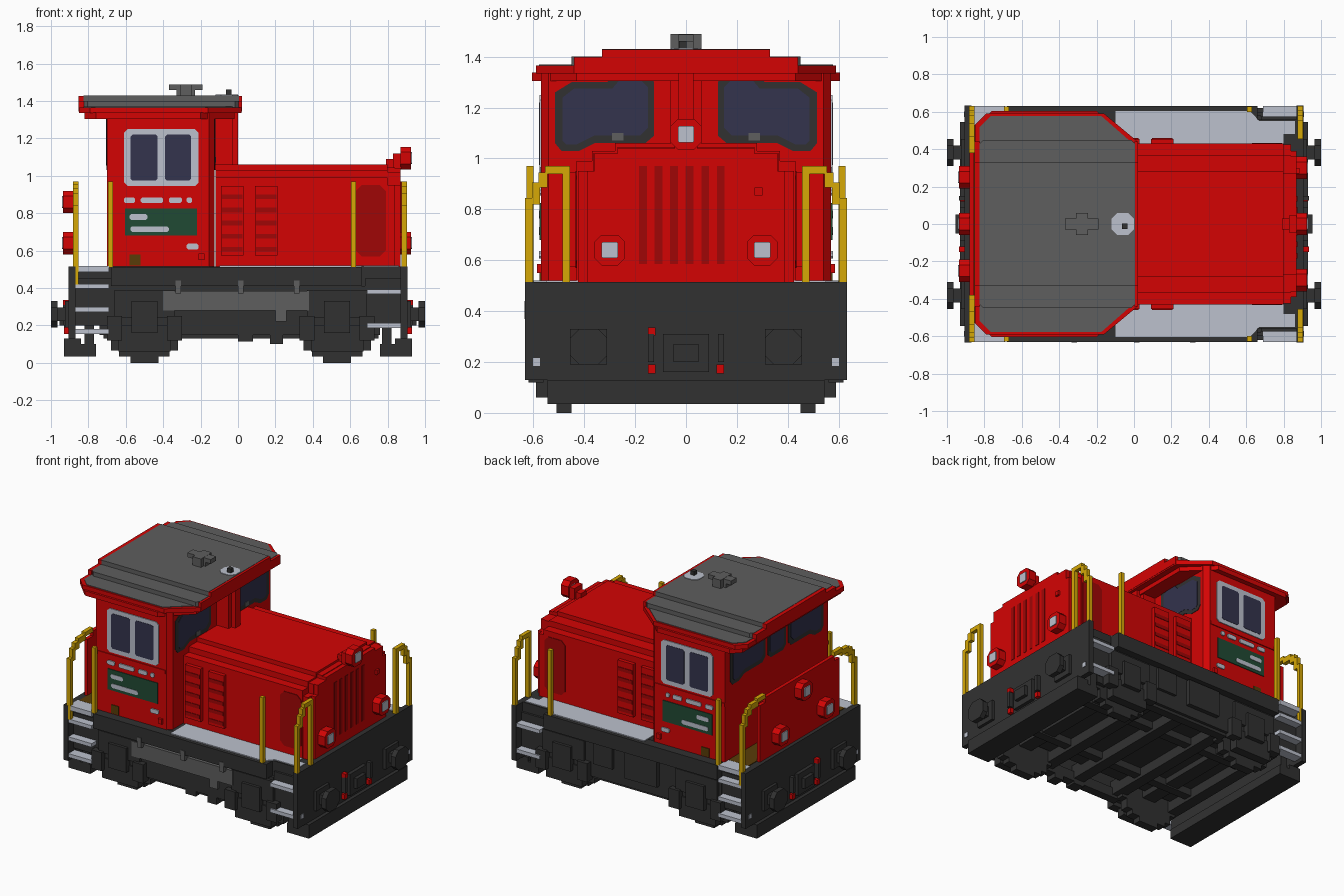
import bpy, bmesh

cube = bpy.data.objects.get("Cube")
if cube:
    bpy.data.objects.remove(cube, do_unlink=True)


def make_mat(name, rgb):
    lin = [((c / 255 + 0.055) / 1.055) ** 2.4 if c > 10 else c / 255 / 12.92 for c in rgb]
    m = bpy.data.materials.new(name)
    m.use_nodes = True
    m.diffuse_color = (*lin, 1)
    m.node_tree.nodes["Principled BSDF"].inputs["Base Color"].default_value = (*lin, 1)
    return m


RED = make_mat("red paint", (212, 4, 4))
DRED = make_mat("dark red", (160, 6, 6))
GREY = make_mat("roof grey", (94, 94, 94))
DARK = make_mat("chassis dark grey", (49, 49, 49))
SILVER = make_mat("silver", (188, 193, 205))
YELLOW = make_mat("rail yellow", (214, 168, 6))
GLASS = make_mat("window navy", (51, 51, 77))
GREEN = make_mat("sign green", (32, 74, 52))
BROWN = make_mat("brown", (88, 60, 8))


def finish(name, mat, bm):
    bmesh.ops.recalc_face_normals(bm, faces=bm.faces)
    me = bpy.data.meshes.new(name)
    bm.to_mesh(me)
    bm.free()
    me.materials.append(mat)
    ob = bpy.data.objects.new(name, me)
    bpy.context.collection.objects.link(ob)
    return ob


def add_prism(bm, pts, axis, a, b):
    # pts are (y,z) for axis x, (x,z) for axis y, (x,y) for axis z
    put = {"x": lambda p, t: (t, p[0], p[1]),
           "y": lambda p, t: (p[0], t, p[1]),
           "z": lambda p, t: (p[0], p[1], t)}[axis]
    lo = [bm.verts.new(put(p, a)) for p in pts]
    hi = [bm.verts.new(put(p, b)) for p in pts]
    bm.faces.new(lo)
    bm.faces.new(hi)
    for i in range(len(pts)):
        j = (i + 1) % len(pts)
        bm.faces.new((lo[i], lo[j], hi[j], hi[i]))


def mirror_y(bm):
    geo = bmesh.ops.duplicate(bm, geom=bm.verts[:] + bm.edges[:] + bm.faces[:])["geom"]
    for v in geo:
        if isinstance(v, bmesh.types.BMVert):
            v.co.y *= -1


def prism(name, mat, pts, axis, a, b, mirror=False):
    bm = bmesh.new()
    add_prism(bm, pts, axis, a, b)
    if mirror:
        mirror_y(bm)
    return finish(name, mat, bm)


def boxes(name, mat, items, mirror=False):
    bm = bmesh.new()
    for x0, x1, y0, y1, z0, z1 in items:
        add_prism(bm, [(x0, y0), (x1, y0), (x1, y1), (x0, y1)], "z", z0, z1)
    if mirror:
        mirror_y(bm)
    return finish(name, mat, bm)


def octa(u0, u1, v0, v1, c):
    # rectangle with cut corners
    return [(u0 + c, v0), (u1 - c, v0), (u1, v0 + c), (u1, v1 - c),
            (u1 - c, v1), (u0 + c, v1), (u0, v1 - c), (u0, v0 + c)]


def sym(half):
    # close a half outline across y = 0, the second coordinate being height
    return half + [(-y, z) for y, z in reversed(half)]


# --- Chassis: deck, inner hull, side frames ---
boxes("deck", DARK, [(-0.88, 0.88, -0.56, 0.56, 0.40, 0.515),
                     (-0.68, 0.66, -0.63, 0.63, 0.41, 0.513)])
boxes("inner_hull", DARK, [(-0.87, 0.87, -0.43, 0.43, 0.22, 0.41)])
boxes("side_frame", DARK, [(-0.68, 0.68, 0.52, 0.58, 0.15, 0.41),
                           (-0.30, 0.37, 0.50, 0.56, 0.13, 0.2)], True)
boxes("cross_members", DARK, [(x - 0.04, x + 0.04, -0.54, 0.54, 0.15, 0.25) for x in (-0.7, -0.28, 0.04, 0.3, 0.72)]
      + [(-0.72, 0.74, s - 0.03, s + 0.03, 0.17, 0.24) for s in (-0.25, 0.25)]
      + [(0, 0.08, -0.58, -0.5, 0.115, 0.2), (0.17, 0.24, -0.58, -0.5, 0.10, 0.2)])

# --- Both ends: beams, buffers, steps and railings ---
for side, s in (("rear", -1), ("front", 1)):
    def sx(items):
        return [(min(a * s, b * s), max(a * s, b * s), *r) for a, b, *r in items]
    boxes(side + "_beam", DARK, sx([(0.87, 0.905, -0.633, 0.633, 0.13, 0.515),
                                    (0.76, 0.88, -0.545, 0.545, 0.035, 0.10),
                                    (0.84, 0.93, -0.545, 0.545, 0.035, 0.13),
                                    (0.77, 0.82, -0.545, 0.545, 0.10, 0.23)]))
    prism(side + "_buffer_plates", DARK, octa(0.31, 0.455, 0.19, 0.33, 0.035), "x", 0.965 * s, 1.0 * s, True)
    boxes(side + "_buffer_stems", DARK, sx([(0.9, 0.97, 0.345, 0.42, 0.225, 0.295),
                                            (0.9, 0.925, 0.31, 0.455, 0.19, 0.33)]), True)
    boxes(side + "_coupling", DARK, sx([(0.9, 0.93, -0.09, 0.09, 0.16, 0.31),
                                        (0.9, 0.955, -0.05, 0.05, 0.2, 0.27),
                                        (0.9, 0.935, 0.125, 0.15, 0.2, 0.31),
                                        (0.9, 0.935, -0.15, -0.125, 0.2, 0.31)]))
    boxes(side + "_hose_taps", RED, sx([(0.9, 0.935, -0.15, -0.12, 0.305, 0.335), (0.9, 0.93, -0.15, -0.12, 0.155, 0.19),
                                        (0.9, 0.93, 0.12, 0.15, 0.155, 0.19)]))
    boxes(side + "_marker_dots", SILVER, sx([(0.9, 0.91, 0.573, 0.602, 0.185, 0.215)]), True)
    # ladder steps with dark carrier
    heights = (0.41, 0.285, 0.168) if s < 0 else (0.38, 0.20)
    boxes(side + "_steps", SILVER, sx([(0.69, 0.87, 0.56, 0.63, z - 0.013, z + 0.013) for z in heights]), True)
    boxes(side + "_step_carrier", DARK, sx([(0.68, 0.87, 0.5, 0.575, 0.2, 0.45)]), True)
    # single post
    px = 0.605 if s > 0 else 0.667
    boxes(side + "_posts", YELLOW, sx([(px, px + 0.027, 0.60, 0.627, 0.51, 0.97)]), True)

# bent corner railings: hoops at the front, arms reaching the lamp wall at the rear
boxes("front_railing", YELLOW, [(0.875, 0.903, *r) for r in (
    (0.603, 0.632, 0.40, 0.845), (0.573, 0.606, 0.82, 0.905), (0.545, 0.58, 0.885, 0.945),
    (0.455, 0.555, 0.94, 0.97), (0.455, 0.485, 0.515, 0.95))], True)
boxes("rear_railing", YELLOW, [(-0.882, -0.853, *r) for r in (
    (0.603, 0.632, 0.42, 0.845), (0.573, 0.606, 0.82, 0.905), (0.53, 0.58, 0.885, 0.935),
    (0.46, 0.54, 0.915, 0.955), (0.38, 0.47, 0.94, 0.97))], True)

# rear platform floor and corner step plates level with the deck
boxes("rear_platform_floor", BROWN, [(-0.855, -0.69, -0.53, 0.53, 0.51, 0.519)])
boxes("rear_top_step", SILVER, [(-0.868, -0.69, 0.53, 0.63, 0.485, 0.518)], True)

# --- Wheels and axle boxes ---
for name, x in (("rear", -0.5), ("front", 0.53)):
    boxes(name + "_wheels", DARK, [(x - 0.075, x + 0.075, 0.45, 0.51, 0, 0.5),
                                   (x - 0.135, x + 0.135, 0.45, 0.51, 0.035, 0.46),
                                   (x - 0.18, x + 0.18, 0.45, 0.51, 0.065, 0.43),
                                   (x - 0.22, x + 0.22, 0.45, 0.51, 0.13, 0.38)], True)
    boxes(name + "_axle", DARK, [(x - 0.05, x + 0.05, -0.5, 0.5, 0.18, 0.28)])
    boxes(name + "_axle_boxes", DARK, [(x - 0.07, x + 0.07, 0.56, 0.62, 0.16, 0.33),
                                       (x - 0.16, x + 0.16, 0.56, 0.60, 0.24, 0.39),
                                       (x - 0.2, x - 0.12, 0.56, 0.62, 0.12, 0.25),
                                       (x + 0.12, x + 0.2, 0.56, 0.62, 0.12, 0.25),
                                       (x - 0.14, x + 0.14, 0.53, 0.59, 0.06, 0.2)], True)

# --- Side tank (one side) and equipment boxes (other side) ---
boxes("side_tank", GREY, [(-0.40, 0.38, -0.605, -0.56, 0.28, 0.385), (0.2, 0.26, -0.6, -0.56, 0.22, 0.29)]
      + [(x - 0.015, x + 0.015, -0.634, -0.56, 0.37, 0.44) for x in (-0.32, 0.015, 0.315)])
boxes("equipment_box", DARK, [(-0.2, 0.05, 0.56, 0.61, 0.22, 0.40), (0.15, 0.3, 0.56, 0.60, 0.25, 0.40)])

# --- Walkways ---
prism("walkways", SILVER, [(-0.1, 0.41), (0.80, 0.41), (0.80, 0.48), (0.86, 0.48), (0.86, 0.55),
                           (0.67, 0.55), (0.62, 0.605), (-0.1, 0.605)], "z", 0.512, 0.52, True)

# --- Hood ---
prism("hood", RED, sym([(0.43, 0.515), (0.43, 0.99), (0.37, 0.99), (0.37, 1.03), (0.28, 1.03), (0.28, 1.06)]),
      "x", -0.12, 0.80)
prism("hood_nose_step", RED, sym([(0.425, 0.515), (0.425, 0.95), (0.365, 0.95), (0.365, 1.02), (0.27, 1.02), (0.27, 1.045)]),
      "x", 0.79, 0.84)
prism("hood_nose", RED, sym([(0.39, 0.515), (0.39, 0.95), (0.36, 0.95), (0.36, 1.02), (0.27, 1.02), (0.27, 1.04)]),
      "x", 0.83, 0.87)
prism("hood_side_panels", DRED, octa(0.63, 0.79, 0.57, 0.95, 0.03), "y", 0.425, 0.434, True)
boxes("grille_slots", DRED, [(0.865, 0.873, y - 0.015, y + 0.015, 0.585, 0.97)
                             for y in [-0.169 + 0.061 * i for i in range(6)]])
boxes("louvre_panels", RED, [(x, x + 0.12, 0.42, 0.455, 0.575, 0.945) for x in (-0.09, 0.09)], True)
boxes("louvre_slots", DRED, [(x + 0.005, x + 0.115, 0.45, 0.459, z, z + 0.025) for x in (-0.09, 0.09)
                             for z in (0.595, 0.665, 0.735, 0.805, 0.875)], True)
boxes("nose_fitting", RED, [(0.86, 0.885, 0.27, 0.3, 0.855, 0.885)])


def lamp(name, x, s, y, z):
    # red octagonal housing with a silver lens
    prism(name + "_housing", RED, octa(y - 0.06, y + 0.06, z - 0.06, z + 0.06, 0.028), "x", x, x + 0.057 * s)
    prism(name + "_lens", SILVER, octa(y - 0.032, y + 0.032, z - 0.032, z + 0.032, 0.005), "x", x, x + 0.063 * s)


lamp("front_lamp_a", 0.868, 1, -0.30, 0.64)
lamp("front_lamp_b", 0.868, 1, 0.30, 0.64)
lamp("front_top_lamp", 0.868, 1, 0, 1.095)
boxes("top_lamp_bracket", RED, [(0.79, 0.87, -0.03, 0.03, 1.03, 1.09), (0.83, 0.875, -0.045, 0.045, 1.04, 1.12)])
prism("rear_wall", RED, sym([(0.44, 0.51), (0.44, 0.91), (0.38, 0.91), (0.38, 0.945)]), "x", -0.88, -0.855)
lamp("rear_lamp_a", -0.878, -1, -0.25, 0.64)
lamp("rear_lamp_b", -0.878, -1, 0.25, 0.64)
lamp("rear_top_lamp", -0.878, -1, 0, 0.86)

# --- Cab ---
prism("cab", RED, [(-0.70, -0.57), (-0.155, -0.57), (-0.125, -0.54), (-0.125, 0.54), (-0.155, 0.57), (-0.70, 0.57)],
      "z", 0.515, 1.34)
boxes("cab_front_column", RED, [(-0.13, -0.03, -0.06, 0.06, 1.03, 1.36), (-0.04, 0.0, -0.03, 0.03, 1.03, 1.36)])
boxes("cab_side_trim", RED, [(-0.70, -0.16, 0.56, 0.576, 0.905, 0.93), (-0.21, -0.18, 0.56, 0.585, 0.55, 0.585)], True)

# windows at both cab ends
outer = [(.125, 1.09), (.125, 1.30), (.16, 1.335), (.27, 1.335), (.31, 1.30), (.45, 1.30), (.515, 1.26),
         (.515, 1.06), (.49, 1.03), (.42, 1.03), (.36, 1.06), (.16, 1.06)]
inner = [(.15, 1.12), (.15, 1.28), (.18, 1.31), (.26, 1.31), (.29, 1.275), (.44, 1.275), (.485, 1.24),
         (.485, 1.07), (.47, 1.055), (.43, 1.055), (.36, 1.09), (.18, 1.09)]
for name, x, s in (("front", -0.127, 1), ("rear", -0.698, -1)):
    prism(name + "_window_frames", DARK, outer, "x", x, x + 0.005 * s, True)
    prism(name + "_window_glass", GLASS, inner, "x", x, x + 0.007 * s, True)
boxes("wiper_mounts", GREY, [(-0.127, -0.118, 0.245, 0.29, 1.07, 1.1)], True)
prism("rear_centre_frame", DARK, octa(-0.1, 0.1, 1.06, 1.32, 0.03), "x", -0.698, -0.703)
prism("rear_centre_glass", GLASS, octa(-0.075, 0.075, 1.085, 1.295, 0.02), "x", -0.698, -0.705)

# side windows, sign and small plates
prism("side_window_frames", SILVER, octa(-0.61, -0.21, 0.945, 1.25, 0.02), "y", 0.568, 0.576, True)
for name, a, b in (("rear", -0.575, -0.43), ("front", -0.39, -0.25)):
    prism("side_glass_" + name, GLASS, octa(a, b, 0.975, 1.22, 0.01), "y", 0.569, 0.578, True)
boxes("side_sign", GREEN, [(-0.605, -0.22, 0.566, 0.575, 0.68, 0.825)], True)
for i, (a, b, z) in enumerate([(-0.61, -0.55, 0.87), (-0.52, -0.40, 0.87), (-0.37, -0.30, 0.87), (-0.275, -0.245, 0.87),
                               (-0.58, -0.485, 0.78), (-0.575, -0.37, 0.715), (-0.275, -0.21, 0.622)]):
    prism("side_plate_%d" % (i + 1), SILVER, octa(a, b, z - 0.015, z + 0.015, 0.008), "y", 0.569, 0.578, True)
boxes("cab_step_plate", BROWN, [(-0.58, -0.52, 0.566, 0.575, 0.52, 0.58)], True)


# --- Roof ---
def roof_outline(x0, x1, w, c, nose):
    half = [(x0, w - c), (x0 + c, w), (x1 - 0.18, w), (x1, nose)]
    return half + [(x, -y) for x, y in reversed(half)]


prism("roof_rim", RED, roof_outline(-0.82, -0.02, 0.605, 0.06, 0.43), "z", 1.305, 1.338)
prism("roof_edge", RED, roof_outline(-0.85, 0.02, 0.59, 0.06, 0.44), "z", 1.335, 1.366)
prism("roof_top", GREY, roof_outline(-0.825, 0.005, 0.578, 0.06, 0.42), "z", 1.35, 1.37)
prism("roof_middle", GREY, octa(-0.825, 0.005, -0.45, 0.45, 0.02), "z", 1.36, 1.40)
boxes("roof_crown", GREY, [(-0.825, 0.005, -0.33, 0.33, 1.39, 1.43)])
end_profile = sym([(0.44, 1.345), (0.44, 1.398), (0.33, 1.398), (0.33, 1.428)])
prism("roof_front_end", RED, end_profile, "x", 0.003, 0.022)
prism("roof_rear_end", RED, end_profile, "x", -0.852, -0.823)

# vent and horn
boxes("roof_vent", GREY, [(-0.33, -0.23, -0.03, 0.03, 1.42, 1.465), (-0.37, -0.19, -0.03, 0.03, 1.458, 1.488),
                          (-0.31, -0.245, -0.06, 0.06, 1.42, 1.489)])
prism("horn_base", SILVER, octa(-0.12, 0.0, -0.058, 0.058, 0.03), "z", 1.425, 1.434)
boxes("horn", DARK, [(-0.065, -0.035, -0.028, 0.002, 1.43, 1.462)])
